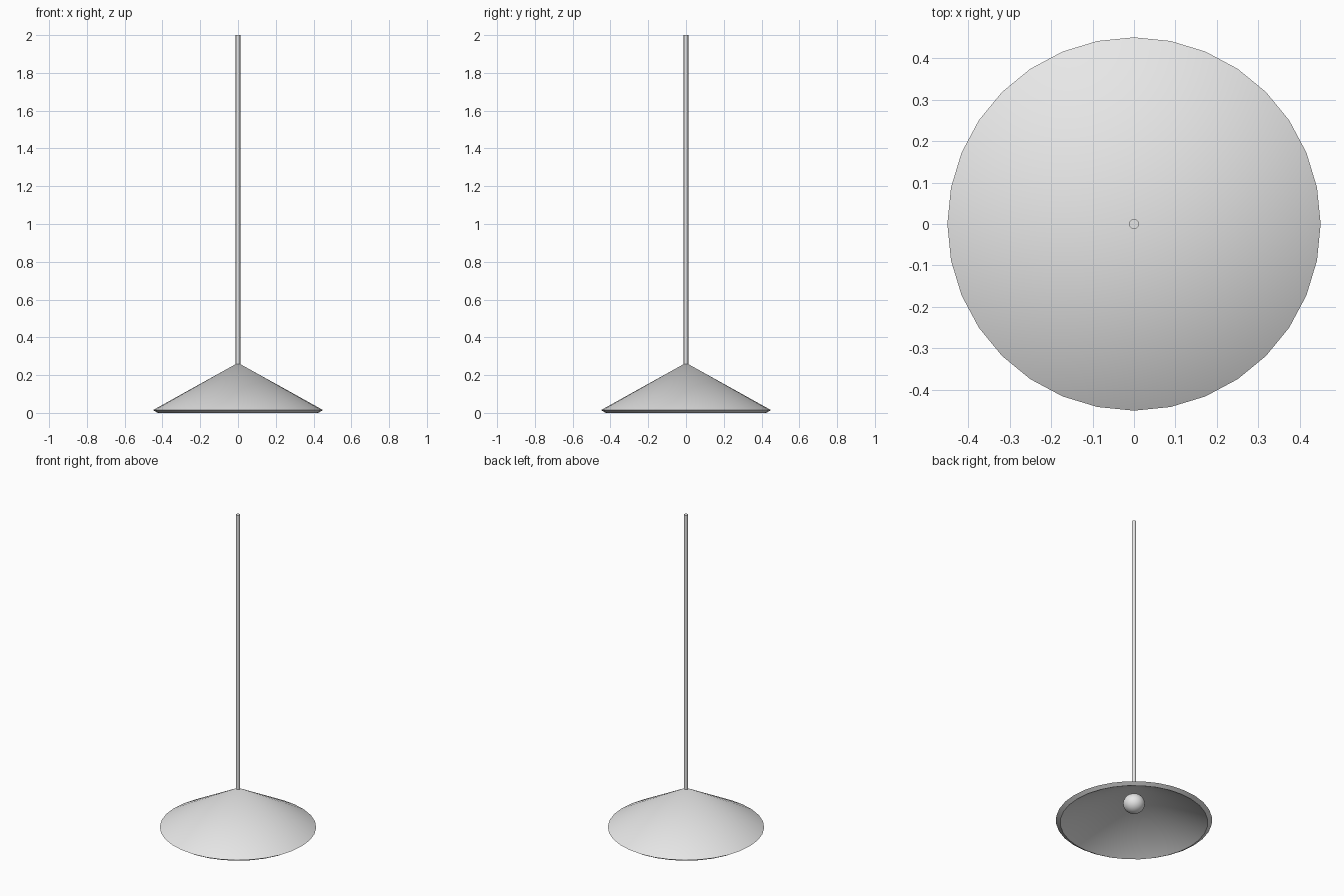
import bpy
import bmesh
import math
from mathutils import Matrix

if "Cube" in bpy.data.objects:
    bpy.data.objects.remove(bpy.data.objects["Cube"], do_unlink=True)

grey = bpy.data.materials.new("light_grey")
grey.use_nodes = True
grey.diffuse_color = (0.8, 0.8, 0.8, 1)
grey.node_tree.nodes["Principled BSDF"].inputs["Base Color"].default_value = (0.8, 0.8, 0.8, 1)


def add_object(name, bm, angle=40):
    bmesh.ops.recalc_face_normals(bm, faces=bm.faces)
    mesh = bpy.data.meshes.new(name)
    bm.to_mesh(mesh)
    bm.free()
    mesh.materials.append(grey)
    obj = bpy.data.objects.new(name, mesh)
    bpy.context.collection.objects.link(obj)
    bpy.ops.object.select_all(action="DESELECT")
    obj.select_set(True)
    bpy.context.view_layer.objects.active = obj
    bpy.ops.object.shade_smooth_by_angle(angle=math.radians(angle))
    return obj


def lathe(name, profile, sides):
    """Spin a (radius, height) profile around the z axis."""
    bm = bmesh.new()
    verts = [bm.verts.new((r, 0, z)) for r, z in profile]
    edges = [bm.edges.new(pair) for pair in zip(verts, verts[1:])]
    bmesh.ops.spin(bm, geom=verts + edges, cent=(0, 0, 0), axis=(0, 0, 1),
                   angle=math.tau, steps=sides, use_merge=True)
    bmesh.ops.remove_doubles(bm, verts=bm.verts, dist=0.0001)
    return add_object(name, bm)


# Hollow conical shade: outer skin, bevelled rim, inner skin
lathe("lamp_shade", [(0, 0.265), (0.45, 0.015), (0.425, 0), (0, 0.235)], 32)

# Thin hanging rod
lathe("hanging_rod", [(0, 2), (0.012, 2), (0.012, 0.25), (0, 0.25)], 12)

# Round bulb under the shade
bm = bmesh.new()
bmesh.ops.create_uvsphere(bm, u_segments=24, v_segments=12, radius=0.063,
                          matrix=Matrix.Translation((0, 0, 0.125)) @ Matrix.Diagonal((1, 1, 0.93, 1)))
add_object("bulb", bm)
